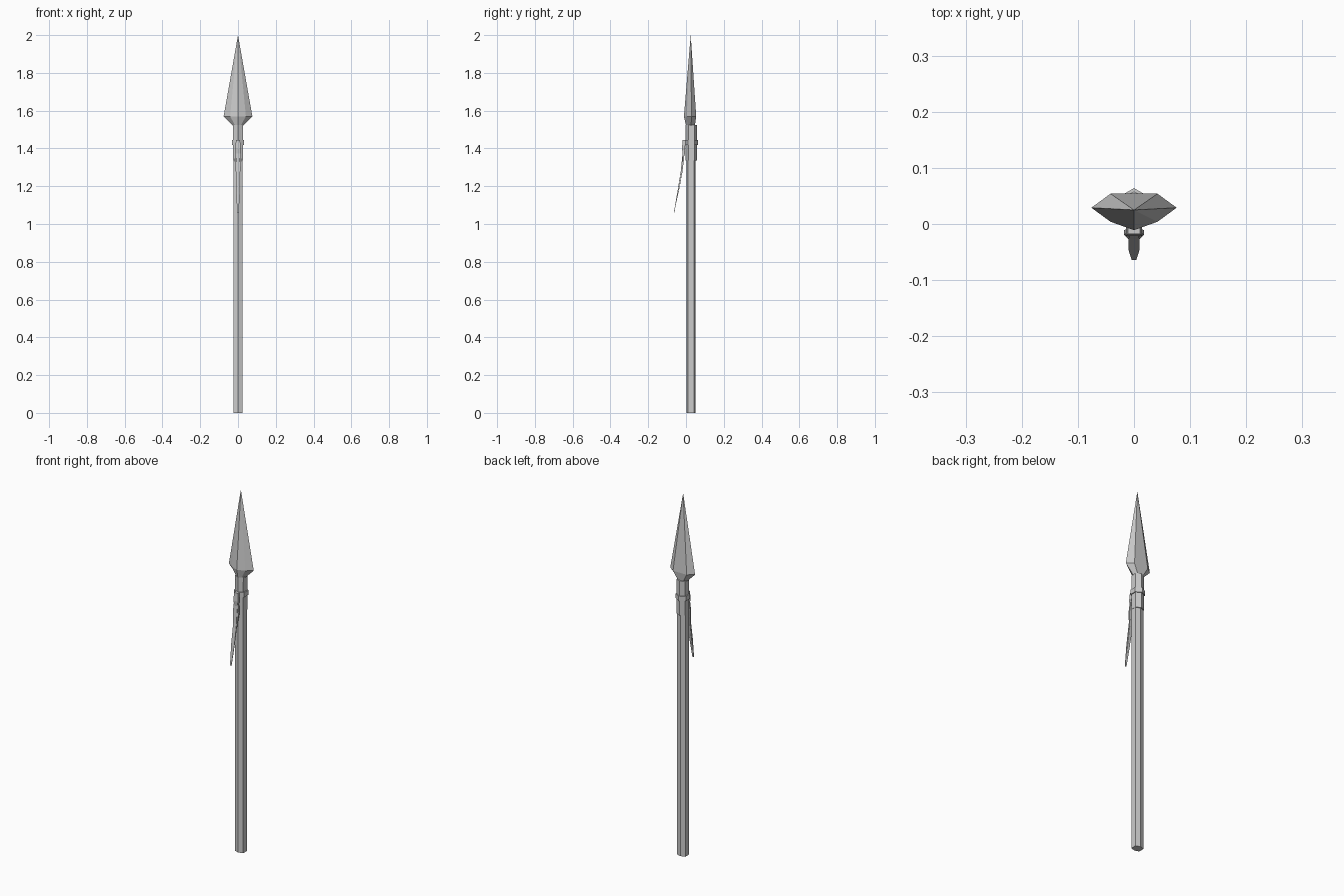
import bpy, bmesh

if "Cube" in bpy.data.objects:
    bpy.data.objects.remove(bpy.data.objects["Cube"])


def loft(name, rings, tip=None):
    """Skin a list of rings (equal point counts); optionally close the top to a tip."""
    bm = bmesh.new()
    rows = [[bm.verts.new(p) for p in ring] for ring in rings]
    n = len(rows[0])
    for a, b in zip(rows, rows[1:]):
        for i in range(n):
            j = (i + 1) % n
            bm.faces.new((a[i], a[j], b[j], b[i]))
    bm.faces.new(rows[0][::-1])
    if tip:
        t = bm.verts.new(tip)
        for i in range(n):
            bm.faces.new((rows[-1][i], rows[-1][(i + 1) % n], t))
    else:
        bm.faces.new(rows[-1])
    bmesh.ops.recalc_face_normals(bm, faces=bm.faces[:])
    mesh = bpy.data.meshes.new(name)
    bm.to_mesh(mesh)
    bm.free()
    obj = bpy.data.objects.new(name, mesh)
    bpy.context.collection.objects.link(obj)
    return obj


def hexagon(hx, corner, apex, cy, z):
    """Six-sided section with ridges facing front and back."""
    return [(0, cy - apex, z), (hx, cy - corner, z), (hx, cy + corner, z),
            (0, cy + apex, z), (-hx, cy + corner, z), (-hx, cy - corner, z)]


def rect(cx, cy, z, w, d):
    return [(cx - w, cy - d, z), (cx + w, cy - d, z),
            (cx + w, cy + d, z), (cx - w, cy + d, z)]


# Shaft and metal socket
loft("shaft", [hexagon(0.025, 0.016, 0.024, 0.026, z) for z in (0, 1.5)])
loft("socket", [hexagon(0.026, 0.016, 0.030, 0.028, z) for z in (1.335, 1.525)])

# Blade: flattened faceted ring tapering to a point
def blade_ring(hx, side, front, back, cy, z):
    return [(0, front, z), (hx * .55, cy - side, z), (hx, cy, z), (hx * .55, back, z),
            (0, back, z), (-hx * .55, back, z), (-hx, cy, z), (-hx * .55, cy - side, z)]

loft("blade", [blade_ring(0.026, 0.018, 0.0, 0.047, 0.027, 1.52),
               blade_ring(0.076, 0.025, -0.011, 0.054, 0.029, 1.57)],
     tip=(0, 0.025, 2.0))

# Binding around the socket
loft("binding", [hexagon(0.031, 0.018, 0.036, 0.028, z) for z in (1.418, 1.444)])

# Knot on the front of the binding
loft("knot", [rect(0, -0.012, 1.36, 0.007, 0.005), rect(0, -0.013, 1.40, 0.014, 0.008),
              rect(0, -0.010, 1.445, 0.011, 0.008)])

# Hanging tails: (name, list of x, y, z, half width)
tails = {
    "long_tail": [(0, -0.063, 1.06, .004), (0, -0.044, 1.17, .010),
                  (0, -0.026, 1.28, .010), (0, -0.014, 1.40, .007)],
    "inner_tail": [(0, -0.056, 1.10, .004), (0, -0.034, 1.20, .008),
                   (0, -0.017, 1.30, .010), (0, -0.011, 1.40, .007)],
}
for name, path in tails.items():
    loft(name, [rect(x, y, z, w, 0.0015) for x, y, z, w in path])

# Short cord ends beside the knot
for side, label in ((-1, "left"), (1, "right")):
    loft("cord_end_" + label, [rect(side * 0.007, -0.024, 1.26, .003, .003),
                               rect(side * 0.014, -0.015, 1.34, .004, .004),
                               rect(side * 0.006, -0.012, 1.42, .004, .004)])
